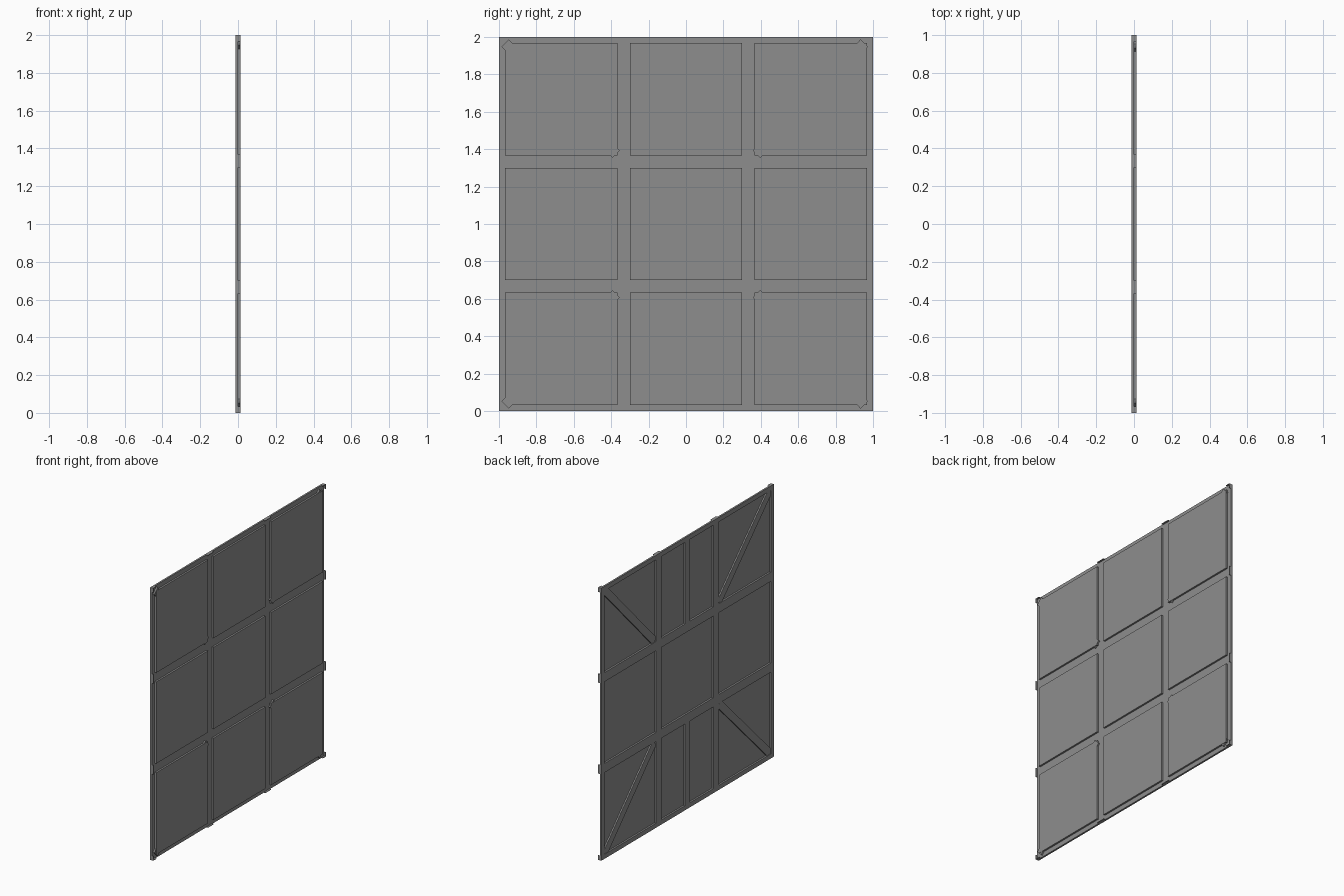
import bpy
import math

if "Cube" in bpy.data.objects:
    bpy.data.objects.remove(bpy.data.objects["Cube"], do_unlink=True)

# One plain grey
grey = bpy.data.materials.new("wall_grey")
grey.use_nodes = True
GREY = (0.27, 0.27, 0.27, 1)
grey.diffuse_color = GREY
grey.node_tree.nodes["Principled BSDF"].inputs["Base Color"].default_value = GREY

BACK, MID, FACE = -0.013, 0.0, 0.013
BAR = 0.067                        # full bar width
HALF = BAR / 2
SPAN = 2 / 3                       # bar spacing
EDGE = 1 - HALF


def box(name, x, y, z, turn=0):
    """Box from (min, max) ranges, turned about x by its centre."""
    bpy.ops.mesh.primitive_cube_add(
        size=1, location=[sum(r) / 2 for r in (x, y, z)], rotation=(turn, 0, 0))
    ob = bpy.context.object
    ob.name = name
    ob.scale = [r[1] - r[0] for r in (x, y, z)]
    ob.data.materials.append(grey)
    return ob


def bar_range(i):
    """Extent of grid bar i; the outer ones are half bars."""
    c = i * SPAN - 1
    return max(c - HALF, -1), min(c + HALF, 1)


def lift(r):
    return r[0] + 1, r[1] + 1


bars = [bar_range(i) for i in range(4)]
cells = [(bars[i][1], bars[i + 1][0]) for i in range(3)]

# Rails run the whole length, posts fit between them
for r in bars:
    box("rail", (BACK, MID), (-1, 1), lift(r))
    for c in cells:
        box("post", (BACK, MID), r, lift(c))

# Raised face panels
for cy in cells:
    for cz in cells:
        box("face_panel", (MID, FACE), cy, lift(cz))

# Small caps closing the ends of the grooves
CAP = 0.004
for r in bars:
    for end in ((-1, -1 + CAP), (1 - CAP, 1)):
        box("side_cap", (MID, FACE), end, lift(r))
        box("end_cap", (MID, FACE), r, lift(end))

# Middle studs in the top and bottom rows
for cz in (cells[0], cells[2]):
    box("middle_stud", (BACK, MID), (-0.03, 0.03), lift(cz))


# Corner braces from outer corner to inner corner
def brace(a, b):
    dy, dz = b[0] - a[0], b[1] - a[1]
    cy, cz = (a[0] + b[0]) / 2, (a[1] + b[1]) / 2
    h, w = math.hypot(dy, dz) / 2, 0.028
    box("corner_brace", (-0.010, 0.011), (cy - h, cy + h), (cz - w, cz + w),
        math.atan2(dz, dy))


for s in (-1, 1):
    brace((-0.967, 1 + s * 0.967), (-0.373, 1 + s * 0.373))
    brace((0.953, 1 + s * 0.967), (0.377, 1 + s * 0.373))
